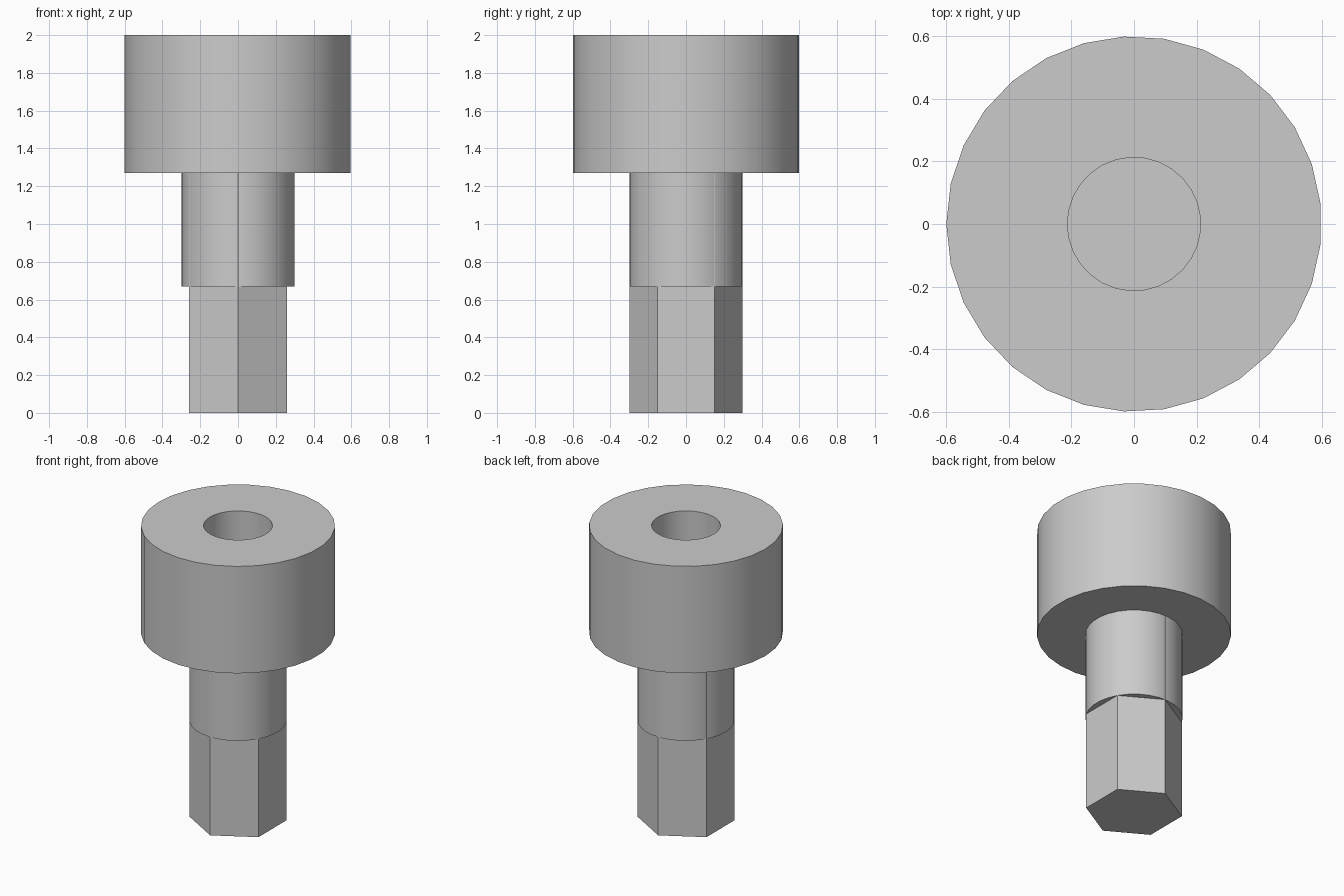
import bpy
import bmesh
from math import cos, sin, pi, radians

cube = bpy.data.objects.get("Cube")
if cube:
    bpy.data.objects.remove(cube, do_unlink=True)

SIDES = 29
HEAD_BOTTOM = 1.27

# Single grey finish
grey = bpy.data.materials.new("plain_grey")
grey.use_nodes = True
colour = (0.6, 0.6, 0.6, 1)
grey.diffuse_color = colour
grey.node_tree.nodes["Principled BSDF"].inputs["Base Color"].default_value = colour


def turned_part(name, profile, sides, start):
    """Revolve (radius, z) points around z and cap both ends."""
    bm = bmesh.new()
    rings = []
    for radius, z in profile:
        angles = [start + 2 * pi * i / sides for i in range(sides)]
        rings.append([bm.verts.new((radius * cos(a), radius * sin(a), z)) for a in angles])
    for low, high in zip(rings, rings[1:]):
        for i in range(sides):
            j = (i + 1) % sides
            bm.faces.new((low[i], low[j], high[j], high[i]))
    bm.faces.new(rings[0][::-1])
    bm.faces.new(rings[-1])
    bmesh.ops.recalc_face_normals(bm, faces=bm.faces)
    mesh = bpy.data.meshes.new(name)
    bm.to_mesh(mesh)
    bm.free()
    mesh.materials.append(grey)
    part = bpy.data.objects.new(name, mesh)
    bpy.context.collection.objects.link(part)
    bpy.ops.object.select_all(action="DESELECT")
    part.select_set(True)
    bpy.context.view_layer.objects.active = part
    bpy.ops.object.shade_smooth_by_angle(angle=radians(30))
    return part


# Wide head with a blind round socket in its top
turned_part("head", [(0.6, HEAD_BOTTOM), (0.6, 2), (0.213, 2), (0.213, HEAD_BOTTOM + 0.02)], SIDES, pi)

# Round collar below the head
turned_part("collar", [(0.3, 0.67), (0.3, HEAD_BOTTOM)], SIDES, pi)

# Hexagonal shank, running up inside the collar with its corners flush
turned_part("hex_shank", [(0.3, 0), (0.3, HEAD_BOTTOM)], 6, pi / 2)
